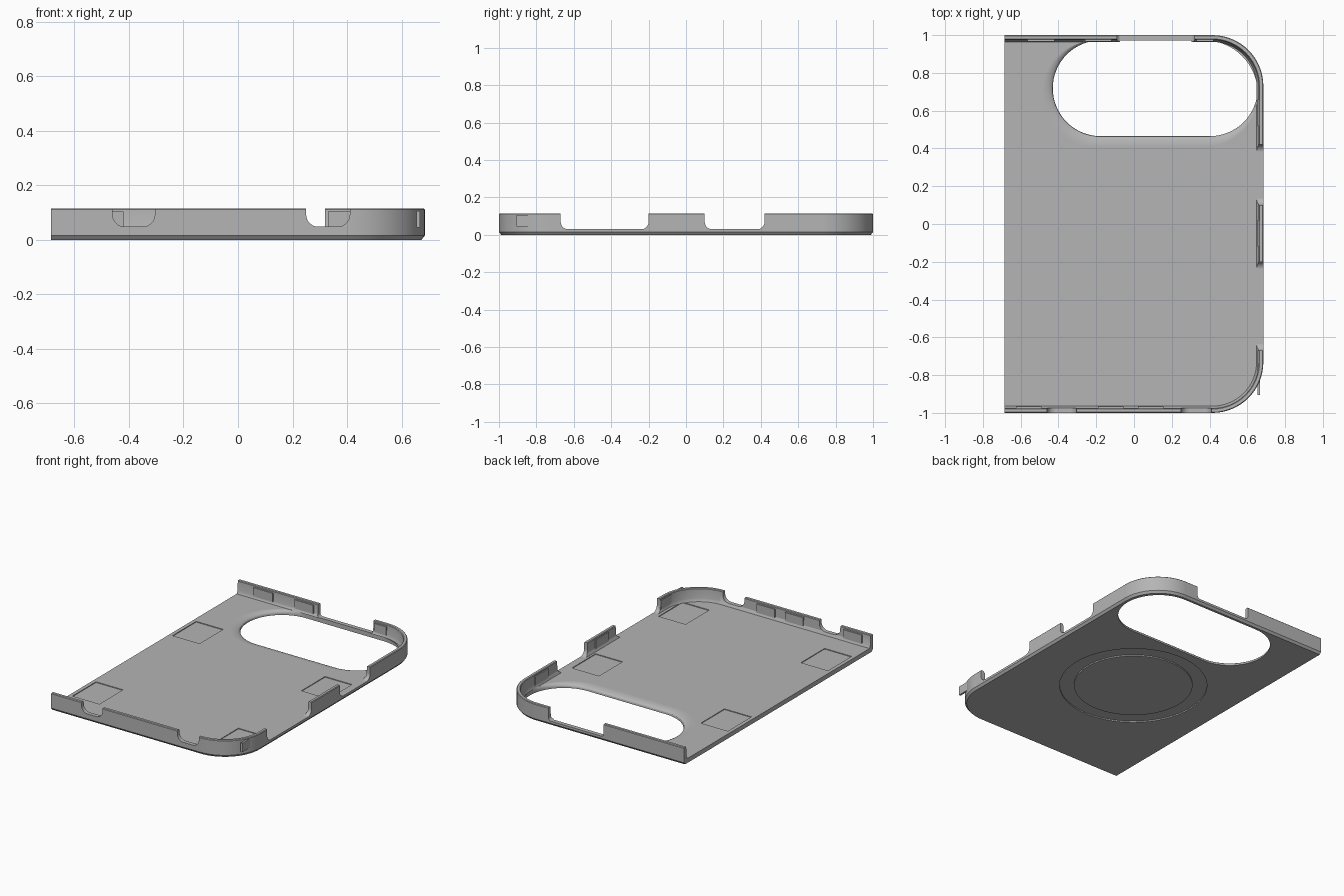
import bpy, bmesh
from math import sin, cos, pi, radians
from mathutils import Vector

if "Cube" in bpy.data.objects:
    bpy.data.objects.remove(bpy.data.objects["Cube"])

W, L, R = 0.685, 1.0, 0.27
PLATE_TOP, WALL_TOP = 0.03, 0.115

grey = bpy.data.materials.new("plain grey")
grey.use_nodes = True
grey.diffuse_color = (0.46, 0.46, 0.46, 1)
grey.node_tree.nodes["Principled BSDF"].inputs["Base Color"].default_value = grey.diffuse_color


def make(name, bm):
    bmesh.ops.recalc_face_normals(bm, faces=bm.faces)
    me = bpy.data.meshes.new(name)
    bm.to_mesh(me)
    bm.free()
    me.materials.append(grey)
    ob = bpy.data.objects.new(name, me)
    bpy.context.collection.objects.link(ob)
    return ob


def arc(cx, cy, r, a0, a1, n=16):
    angles = [radians(a0 + (a1 - a0) * i / n) for i in range(n + 1)]
    return [(cx + r * cos(a), cy + r * sin(a)) for a in angles]


def loft(name, loops, cap_ends=True, closed_stack=False):
    """Skin equal-length 3D loops: capped stack, or open strips joined into a tube."""
    bm = bmesh.new()
    rows = [[bm.verts.new(p) for p in loop] for loop in loops]
    pairs = list(zip(rows, rows[1:]))
    if closed_stack:
        pairs.append((rows[-1], rows[0]))
    n = len(rows[0])
    for a, b in pairs:
        for i in range(n - 1 if closed_stack else n):
            j = (i + 1) % n
            bm.faces.new((a[i], a[j], b[j], b[i]))
    if closed_stack:
        bm.faces.new([r[0] for r in rows])
        bm.faces.new([r[-1] for r in rows])
    elif cap_ends:
        bm.faces.new(rows[0])
        bm.faces.new(rows[-1])
    return make(name, bm)


def outline(inset, z):
    """Case edge: straight cut on the left, rounded corners on the right."""
    r, cx, cy = R - inset, W - R, L - R
    pts = [(-W, -L + inset)] + arc(cx, -cy, r, -90, 0) + arc(cx, cy, r, 0, 90) + [(-W, L - inset)]
    return [(x, y, z) for x, y in pts]


def box(name, lo, hi):
    bm = bmesh.new()
    bmesh.ops.create_cube(bm, size=1)
    lo, hi = Vector(lo), Vector(hi)
    for v in bm.verts:
        v.co = (lo + hi) / 2 + v.co * (hi - lo)
    return make(name, bm)


def cut(target, cutters):
    for c in cutters:
        c.hide_render = True
        m = target.modifiers.new("cut", 'BOOLEAN')
        m.operation, m.solver, m.object = 'DIFFERENCE', 'EXACT', c
        bpy.context.view_layer.objects.active = target
        bpy.ops.object.modifier_apply(modifier=m.name)
        bpy.data.objects.remove(c)


def smooth(ob):
    bpy.ops.object.select_all(action='DESELECT')
    ob.select_set(True)
    bpy.context.view_layer.objects.active = ob
    bpy.ops.object.shade_smooth_by_angle(angle=radians(28))
    ob.modifiers.new("even shading", 'WEIGHTED_NORMAL').keep_sharp = True


# Back plate with a chamfered lower edge
plate = loft("back_plate", [outline(0.012, 0), outline(0, 0.015), outline(0, PLATE_TOP)])


# Camera opening with a rounded slope on its left and front sides
def stadium(grow, z):
    x0, x1, y0, y1 = -0.43 - grow, 0.655, 0.465 - grow, 0.972
    r, cy = (y1 - y0) / 2, (y0 + y1) / 2
    pts = arc(x1 - r, cy, r, -90, 90, 32) + arc(x0 + r, cy, r, 90, 270, 32)
    return [(x, y, z) for x, y in pts]


slope = [(0, -0.1), (0, 0.008)]
for i in range(1, 7):
    a = i / 6 * pi / 2
    slope.append((0.06 * (1 - cos(a)), 0.008 + 0.0221 * sin(a)))
slope.append((0.06, 0.1))
opening = loft("opening_cutter", [stadium(g, z) for g, z in slope])


# Ring groove underneath
def ring_loop(r, z):
    return [(x - 0.04, y - 0.055, z) for x, y in arc(0, 0, r, 0, 360, 96)[:-1]]


bm_loops = [ring_loop(0.37, -0.02), ring_loop(0.46, -0.02), ring_loop(0.46, 0.008), ring_loop(0.37, 0.008)]
groove = loft("groove_cutter", bm_loops + bm_loops[:1], cap_ends=False)
bm = bmesh.new()
bm.from_mesh(groove.data)
bmesh.ops.remove_doubles(bm, verts=bm.verts, dist=1e-5)
bmesh.ops.recalc_face_normals(bm, faces=bm.faces)
bm.to_mesh(groove.data)
bm.free()

# Shallow rectangular pockets in the plate
pockets = [box("pocket_cutter", (x, y, PLATE_TOP - 0.005), (x + 0.2, y + 0.25, 0.1))
           for x, y in ((-0.66, 0.25), (-0.66, -0.81), (0.435, 0.05), (0.43, -0.86))]
cut(plate, [opening, groove] + pockets)
smooth(plate)

# Side wall running around front, right and back
section = [(0, PLATE_TOP), (0, 0.111), (0.004, WALL_TOP), (0.02, WALL_TOP),
           (0.024, 0.111), (0.026, 0.05), (0.036, PLATE_TOP)]
wall = loft("side_wall", [outline(d, z) for d, z in section], closed_stack=True)


def gap(a, b, floor, r, place):
    """Notch cutter with rounded lower corners, from a to b along the wall."""
    pts = arc(a + r, floor + r, r, 180, 270, 8) + arc(b - r, floor + r, r, 270, 360, 8)
    pts += [(b, 0.2), (a, 0.2)]
    return loft("gap_cutter", [[place(s, d, z) for s, z in pts] for d in (-0.1, 0.1)])


def on_right(s, d, z):
    return (W + d, s, z)


def on_front(s, d, z):
    return (s, -L + d, z)


def on_back(s, d, z):
    return (s, L + d, z)


cut(wall, [gap(-0.67, -0.2, 0.0295, 0.04, on_right),
           gap(0.1, 0.42, 0.0295, 0.04, on_right),
           gap(-0.46, -0.305, 0.048, 0.045, on_front),
           gap(0.25, 0.41, 0.048, 0.045, on_front),
           gap(-0.09, 0.32, 0.0295, 0.02, on_back)])
smooth(wall)

# Small raised pads on the inner wall
for i, x in enumerate((-0.625, -0.19, 0.02)):
    box(f"front_pad_{i + 1}", (x, -0.982, 0.045), (x + 0.135, -0.967, 0.103))
for i, (x, w) in enumerate(((-0.565, 0.145), (-0.26, 0.14), (0.33, 0.09))):
    box(f"back_pad_{i + 1}", (x, 0.967, 0.045), (x + w, 0.982, 0.103))
for i, (y, w) in enumerate(((-0.12, 0.14), (0.52, 0.14), (-0.905, 0.235))):
    box(f"right_pad_{i + 1}", (0.654, y, 0.045), (0.667, y + w, 0.105))
